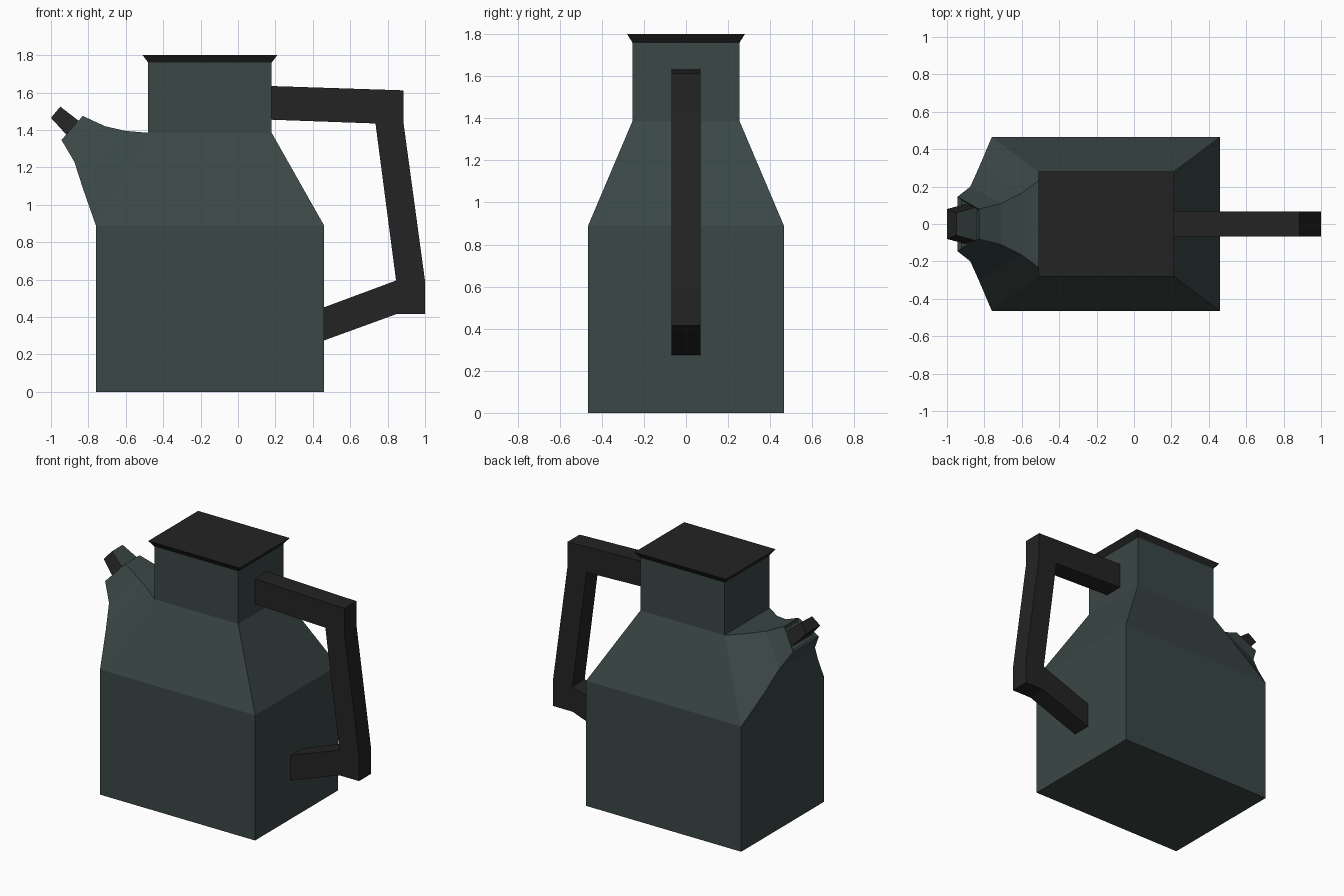
import bpy, bmesh

if "Cube" in bpy.data.objects:
    bpy.data.objects.remove(bpy.data.objects["Cube"])


def material(name, rgb):
    m = bpy.data.materials.new(name)
    m.diffuse_color = (*rgb, 1)
    m.use_nodes = True
    m.node_tree.nodes["Principled BSDF"].inputs["Base Color"].default_value = m.diffuse_color
    return m


TEAL = material("dark teal", (0.042, 0.063, 0.061))
BLACK = material("charcoal", (0.0175, 0.0175, 0.0175))


def finish(name, bm, *mats):
    bmesh.ops.recalc_face_normals(bm, faces=bm.faces)
    me = bpy.data.meshes.new(name)
    bm.to_mesh(me)
    bm.free()
    for m in mats:
        me.materials.append(m)
    ob = bpy.data.objects.new(name, me)
    bpy.context.collection.objects.link(ob)
    return ob


def loft(bm, rings):
    """Skin a list of equal-length point rings and cap both ends."""
    rows = [[bm.verts.new(p) for p in r] for r in rings]
    for a, b in zip(rows, rows[1:]):
        for i in range(len(a)):
            j = (i + 1) % len(a)
            bm.faces.new((a[i], a[j], b[j], b[i]))
    bm.faces.new(rows[0][::-1])
    bm.faces.new(rows[-1])


def rect(x0, x1, y, z):
    return [(x0, -y, z), (x1, -y, z), (x1, y, z), (x0, y, z)]


# body: box, sloping shoulder and neck
bm = bmesh.new()
loft(bm, [rect(-0.76, 0.46, 0.465, 0), rect(-0.76, 0.46, 0.465, 0.89),
          rect(-0.48, 0.18, 0.255, 1.385), rect(-0.48, 0.18, 0.255, 1.76)])
bmesh.ops.recalc_face_normals(bm, faces=bm.faces)

# spout: left shoulder face drawn out in steps (low x, y, z; high x, y, z)
face = min((f for f in bm.faces if 0.9 < f.calc_center_median().z < 1.3),
           key=lambda f: f.calc_center_median().x)
for low, high in [((-0.83, 0.30, 1.09), (-0.60, 0.165, 1.395)),
                  ((-0.875, 0.20, 1.23), (-0.71, 0.11, 1.42)),
                  ((-0.944, 0.145, 1.347), (-0.83, 0.08, 1.475))]:
    new = bmesh.ops.extrude_discrete_faces(bm, faces=[face])["faces"][0]
    mid = new.calc_center_median().z
    for v in new.verts:
        x, y, z = high if v.co.z > mid else low
        v.co = (x, y if v.co.y > 0 else -y, z)
    face = new
face.normal_update()
bmesh.ops.inset_region(bm, faces=[face], thickness=0.02)
bmesh.ops.translate(bm, verts=face.verts, vec=face.normal * -0.02)
finish("body_and_spout", bm, TEAL)

# nozzle: small tapered block in the spout mouth, teal on top
bm = bmesh.new()


def section(low, high):
    (x0, y0, z0), (x1, y1, z1) = low, high
    return [(x0, -y0, z0), (x0, y0, z0), (x1, y1, z1), (x1, -y1, z1)]


loft(bm, [section((-0.895, 0.108, 1.35), (-0.84, 0.09, 1.44)),
          section((-1.0, 0.08, 1.465), (-0.95, 0.06, 1.525))])
ob = finish("nozzle", bm, BLACK, TEAL)
for p in ob.data.polygons:
    p.material_index = int(p.normal.x > 0.3 and p.normal.z > 0.3)

# flared lid
bm = bmesh.new()
loft(bm, [rect(-0.48, 0.18, 0.255, 1.76), rect(-0.51, 0.21, 0.28, 1.8)])
finish("lid", bm, BLACK)

# handle: flat profile given thickness along y
profile = [(0.18, 1.635), (0.885, 1.612), (0.885, 1.437), (1.0, 0.592),
           (1.0, 0.415), (0.845, 0.415), (0.46, 0.275), (0.46, 0.452),
           (0.845, 0.595), (0.735, 1.435), (0.18, 1.455)]
bm = bmesh.new()
loft(bm, [[(x, y, z) for x, z in profile] for y in (-0.068, 0.068)])
finish("handle", bm, BLACK)
